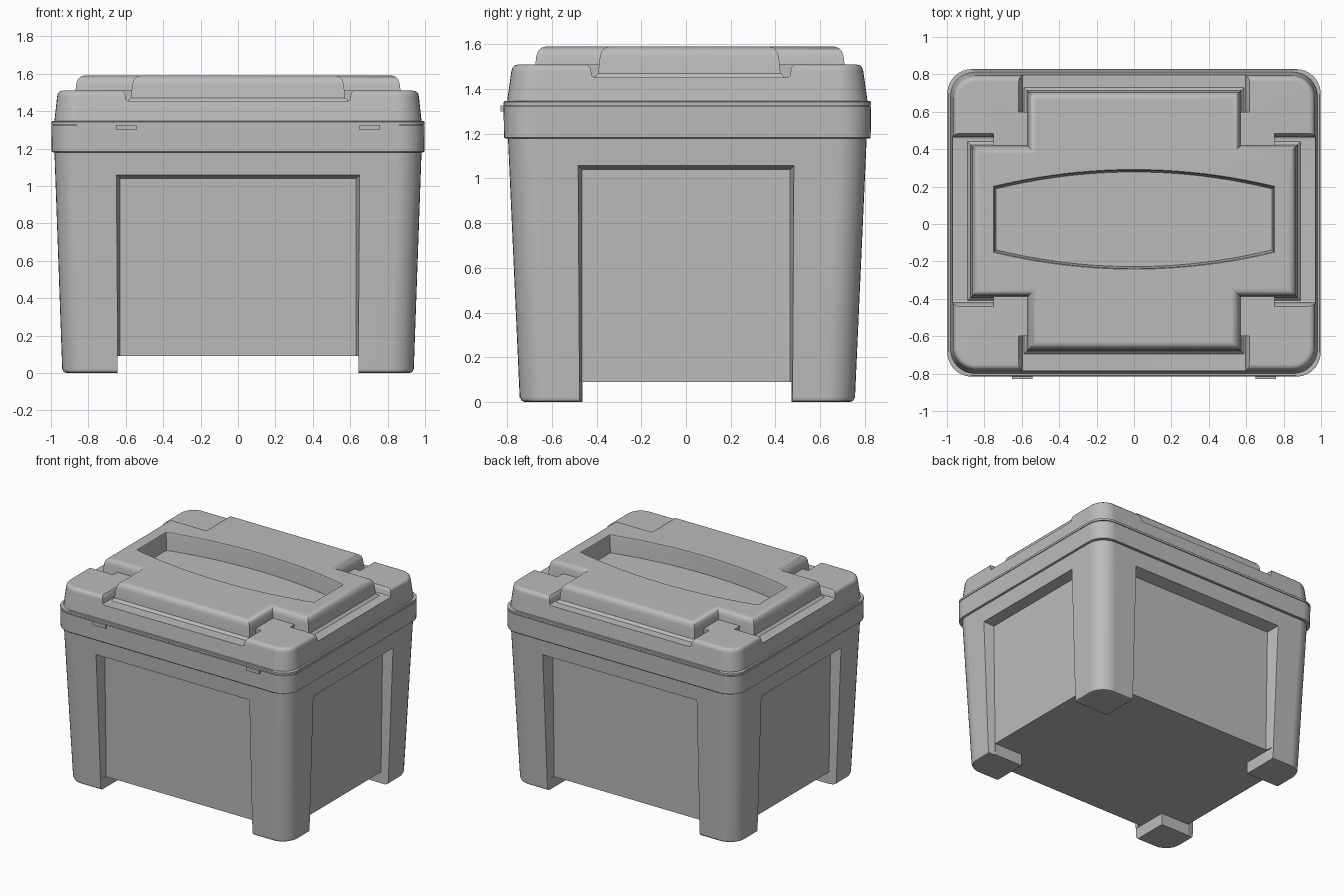
import bpy, bmesh, math
from mathutils import Matrix

if "Cube" in bpy.data.objects:
    bpy.data.objects.remove(bpy.data.objects["Cube"])

grey = bpy.data.materials.new("light_grey_plastic")
grey.use_nodes = True
colour = (0.5, 0.5, 0.5, 1)
grey.diffuse_color = colour
grey.node_tree.nodes["Principled BSDF"].inputs["Base Color"].default_value = colour
CY = 0.006


def loft(name, rings, turn=0):
    """Closed solid skinned through rings with equal point counts."""
    bm = bmesh.new()
    loops = [[bm.verts.new(p) for p in ring] for ring in rings]
    n = len(loops[0])
    for a, b in zip(loops, loops[1:]):
        for i in range(n):
            j = (i + 1) % n
            bm.faces.new((a[i], a[j], b[j], b[i]))
    bm.faces.new(loops[0][::-1])
    bm.faces.new(loops[-1])
    bmesh.ops.recalc_face_normals(bm, faces=bm.faces)
    bm.transform(Matrix.Rotation(turn, 4, "Z"))
    mesh = bpy.data.meshes.new(name)
    bm.to_mesh(mesh)
    bm.free()
    mesh.materials.append(grey)
    obj = bpy.data.objects.new(name, mesh)
    bpy.context.collection.objects.link(obj)
    return obj


def rounded(z, hx, hy, r, steps=8):
    """Rounded rectangle ring."""
    ring = []
    for k, (sx, sy) in enumerate([(1, 1), (-1, 1), (-1, -1), (1, -1)]):
        for s in range(steps + 1):
            a = (k + s / steps) * math.pi / 2
            ring.append((sx * (hx - r) + r * math.cos(a),
                         CY + sy * (hy - r) + r * math.sin(a), z))
    return ring


def rect(x0, x1, y0, y1, z):
    return [(x0, y0, z), (x1, y0, z), (x1, y1, z), (x0, y1, z)]


def box(name, x0, x1, y0, y1, z0, z1):
    return loft(name, [rect(x0, x1, y0, y1, z0), rect(x0, x1, y0, y1, z1)])


def activate(obj):
    bpy.ops.object.select_all(action="DESELECT")
    obj.select_set(True)
    bpy.context.view_layer.objects.active = obj


def combine(obj, tool, operation="DIFFERENCE"):
    activate(obj)
    mod = obj.modifiers.new("cut", "BOOLEAN")
    mod.operation, mod.solver, mod.object = operation, "EXACT", tool
    bpy.ops.object.modifier_apply(modifier=mod.name)
    bpy.data.objects.remove(tool)


def finish(obj):
    activate(obj)
    bpy.ops.object.shade_smooth_by_angle(angle=math.radians(35))
    mod = obj.modifiers.new("normals", "WEIGHTED_NORMAL")
    mod.keep_sharp = True


# Tapered body with softly rounded feet
body = loft("body", [rounded(*p) for p in [
    (0, 0.918, 0.727, 0.11), (0.006, 0.932, 0.741, 0.12), (0.022, 0.94, 0.75, 0.13),
    (1.2, 0.982, 0.803, 0.13)]])

# Sunken panel on each side, open at the bottom
for k in range(4):
    side = k % 2
    half = 0.465 if side else 0.632
    low, high = (0.885, 0.9) if side else (0.69, 0.71)
    out, flare = high + 0.2, 0.045
    mid = 0
    ring_in = [(-half, -low, -0.1), (half, -low, -0.1), (half, -high, 1.04), (-half, -high, 1.04)]
    w = half + flare
    ring_out = [(-w, -out, -0.1), (w, -out, -0.1), (w, -out, 1.04 + flare), (-w, -out, 1.04 + flare)]
    combine(body, loft("panel_cutter", [ring_in, ring_out], k * math.pi / 2))

# Raised underside that leaves four corner feet
combine(body, box("underside_cutter_x", -0.645, 0.645, -1, 1, -0.2, 0.09))
combine(body, box("underside_cutter_y", -1.1, 1.1, -0.463, 0.472, -0.2, 0.09))
finish(body)

# Rim band round the top of the body, and the lid flange above it
finish(loft("rim_band", [rounded(*p) for p in [
    (1.18, 0.99, 0.816, 0.13), (1.184, 0.996, 0.82, 0.13), (1.322, 0.998, 0.822, 0.13)]]))
finish(loft("lid_seam", [rounded(z, 0.99, 0.814, 0.13) for z in (1.31, 1.335)]))
finish(loft("lid_flange", [rounded(*p) for p in [
    (1.327, 0.998, 0.822, 0.13), (1.342, 0.998, 0.822, 0.13), (1.346, 0.993, 0.817, 0.13)]]))

# Lid base with rounded shoulders
lid = loft("lid", [rounded(*p) for p in [
    (1.33, 0.983, 0.807, 0.13), (1.36, 0.98, 0.804, 0.13), (1.48, 0.967, 0.787, 0.12),
    (1.496, 0.962, 0.782, 0.115), (1.506, 0.952, 0.772, 0.105), (1.51, 0.935, 0.755, 0.09)]])

# Lowered channel at the middle of each lid edge
for k in range(4):
    side = k % 2
    half = 0.43 if side else 0.585
    shift = 0.022 * (1 if k == 1 else -1) if side else 0
    near, far = (0.75, 1.1) if side else (0.6, 0.95)
    rings = [rect(shift - half - g, shift + half + g, -far, -near, z)
             for z, g in [(1.452, 0), (1.458, 0.012), (1.495, 0.02), (1.52, 0.04)]]
    combine(lid, loft("channel_cutter", rings, k * math.pi / 2))


def cross(z, o):
    """Cross-shaped ring, grown outward by o."""
    ax, bx = 0.565 + o, 0.865 + o
    y0, y1, y2, y3 = -0.67 - o, -0.385 - o, 0.415 + o, 0.705 + o
    return [(-ax, y0, z), (ax, y0, z), (ax, y1, z), (bx, y1, z), (bx, y2, z), (ax, y2, z),
            (ax, y3, z), (-ax, y3, z), (-ax, y2, z), (-bx, y2, z), (-bx, y1, z), (-ax, y1, z)]


# Raised cross-shaped plateau
plateau = loft("plateau", [cross(*p) for p in [
    (1.42, 0.03), (1.452, 0.025), (1.47, 0.008), (1.545, 0), (1.57, -0.008),
    (1.584, -0.022), (1.59, -0.042)]])
combine(lid, plateau, "UNION")


def lens(z, o):
    """Bow-sided outline of the hand recess."""
    ts = [i / 10 - 1 for i in range(21)]
    x = 0.75 + o
    bow = [0.09 * (1 - t * t) + o for t in ts]
    front = [(x * t, -0.15 - b, z) for t, b in zip(ts, bow)]
    back = [(x * t, 0.2 + b, z) for t, b in zip(ts, bow)]
    return front + back[::-1]


# Hand recess sunk into the plateau
combine(lid, loft("recess_cutter", [lens(1.46, -0.012), lens(1.58, -0.003), lens(1.6, 0.006)]))
finish(lid)

# Small catches on the front rim
for name, x in (("right_catch", -0.597), ("left_catch", 0.705)):
    finish(box(name, x - 0.055, x + 0.055, -0.83, -0.79, 1.3, 1.326))
